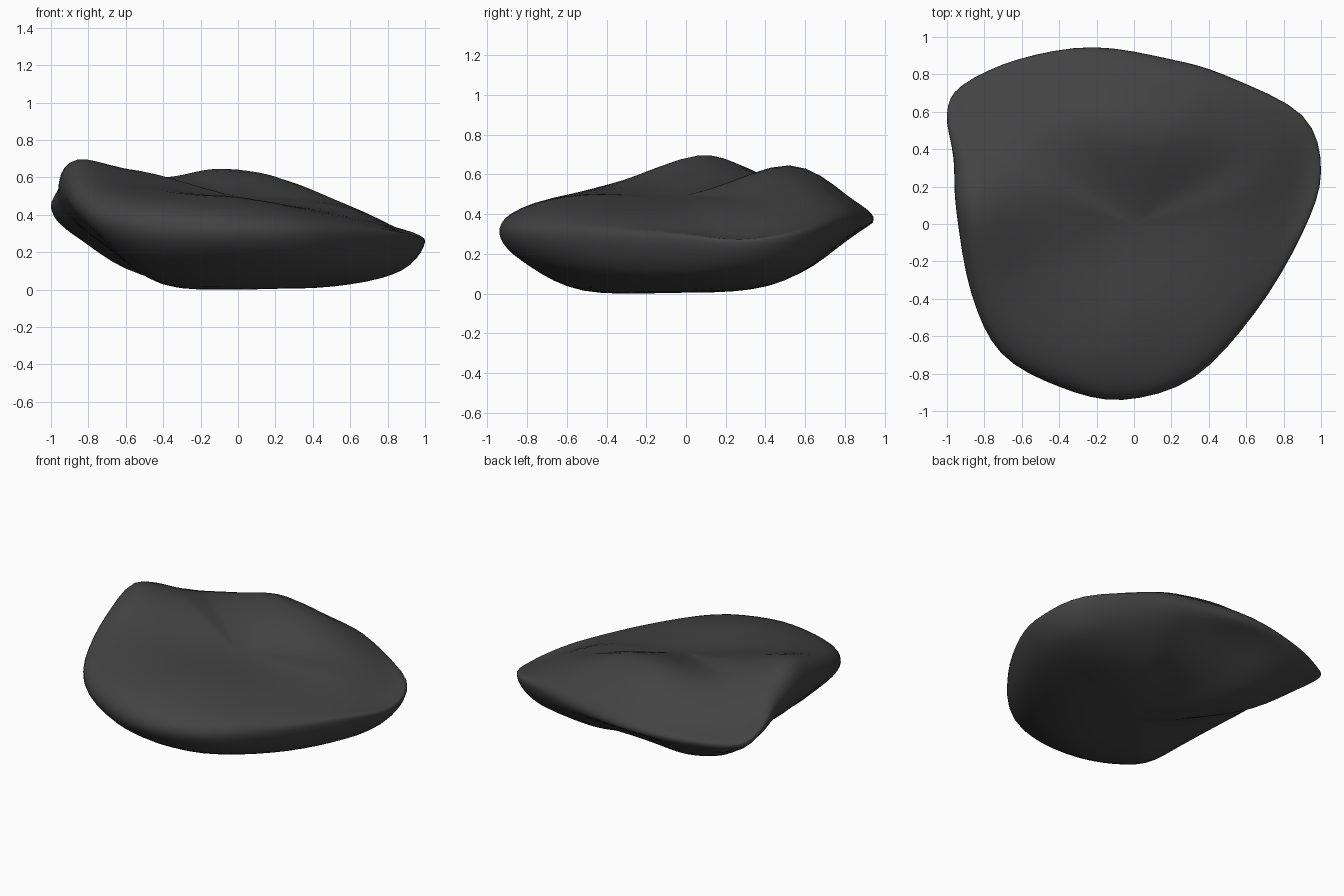
import bpy, bmesh
from mathutils import Vector

if "Cube" in bpy.data.objects:
    bpy.data.objects.remove(bpy.data.objects["Cube"])

# Spokes around the stone: rim x, y, z, then heights of the
# upper face (outer, middle) and of the underside (outer, middle)
SPOKES = [
    (1.0, .28, .26, .30, .45, .11, .03),
    (.9, .58, .30, .35, .48, .13, .03),
    (.50, .79, .36, .46, .58, .20, .05),
    (.2, .88, .37, .48, .63, .26, .09),
    (-.22, .945, .375, .47, .65, .30, .10),
    (-.62, .88, .365, .43, .61, .25, .07),
    (-.92, .74, .365, .43, .60, .26, .08),
    (-1.0, .59, .44, .50, .62, .32, .12),
    (-.965, .35, .50, .63, .64, .34, .15),
    (-.95, .07, .55, .70, .62, .34, .14),
    (-.87, -.37, .46, .57, .56, .31, .08),
    (-.71, -.69, .37, .49, .53, .21, .03),
    (-.4, -.87, .32, .45, .51, .17, .02),
    (-.06, -.94, .31, .42, .50, .17, .02),
    (.32, -.82, .30, .40, .47, .15, .02),
    (.65, -.47, .29, .37, .44, .11, .02),
    (.9, -.05, .28, .33, .43, .10, .02),
]
TOP, BOTTOM = .50, .01
SLOPE_X, SLOPE_Y = -.15, .13   # tilt of the upper face at its centre
STEPS = 5


def spline(p0, p1, p2, p3, u):
    """Smooth curve through p1 and p2."""
    return .5 * (2 * p1 + (p2 - p0) * u + (2 * p0 - 5 * p1 + 4 * p2 - p3) * u ** 2
                 + (3 * p1 - p0 - 3 * p2 + p3) * u ** 3)


def section(s):
    """Control points of one radial slice, with one extra past each centre."""
    x, y, rim, t_out, t_mid, b_out, b_mid = s
    before = t_mid - 1.1 * (SLOPE_X * x + SLOPE_Y * y)
    profile = [(-.55, before), (0, TOP), (.55, t_mid), (.9, t_out), (1, rim),
               (.88, b_out), (.55, b_mid), (0, BOTTOM), (-.55, b_mid)]
    return [Vector((x * t, y * t, z)) for t, z in profile]


# Refine around the outline
count = len(SPOKES)
fine = []
for i in range(count):
    a, b, c, d = (SPOKES[(i + k) % count] for k in (-1, 0, 1, 2))
    for k in range(STEPS - 1):
        u = k / (STEPS - 1)
        fine.append([spline(*q, u) for q in zip(a, b, c, d)])

# Sweep each slice from the top centre over the rim to the bottom centre
bm = bmesh.new()
n = len(fine)
grid = []
for s in fine:
    pts = section(s)
    line = [spline(*pts[j:j + 4], k / STEPS) for j in range(len(pts) - 3) for k in range(STEPS)]
    line.append(pts[-2])
    grid.append([bm.verts.new(p) for p in line])
for i in range(n):
    a, b = grid[i], grid[(i + 1) % n]
    for j in range(len(a) - 1):
        bm.faces.new((a[j], a[j + 1], b[j + 1], b[j]))
bmesh.ops.remove_doubles(bm, verts=bm.verts[:], dist=.0005)
bmesh.ops.recalc_face_normals(bm, faces=bm.faces[:])

# Rest the stone on the ground
low = min(v.co.z for v in bm.verts)
bmesh.ops.translate(bm, verts=bm.verts[:], vec=(0, 0, -low))
for f in bm.faces:
    f.smooth = True

mesh = bpy.data.meshes.new("flat_stone")
bm.to_mesh(mesh)
bm.free()
stone = bpy.data.objects.new("flat_stone", mesh)
bpy.context.collection.objects.link(stone)

# Dark slate colour
mat = bpy.data.materials.new("dark_slate")
mat.diffuse_color = (.055, .055, .055, 1)
mat.use_nodes = True
mat.node_tree.nodes["Principled BSDF"].inputs["Base Color"].default_value = mat.diffuse_color
mesh.materials.append(mat)
